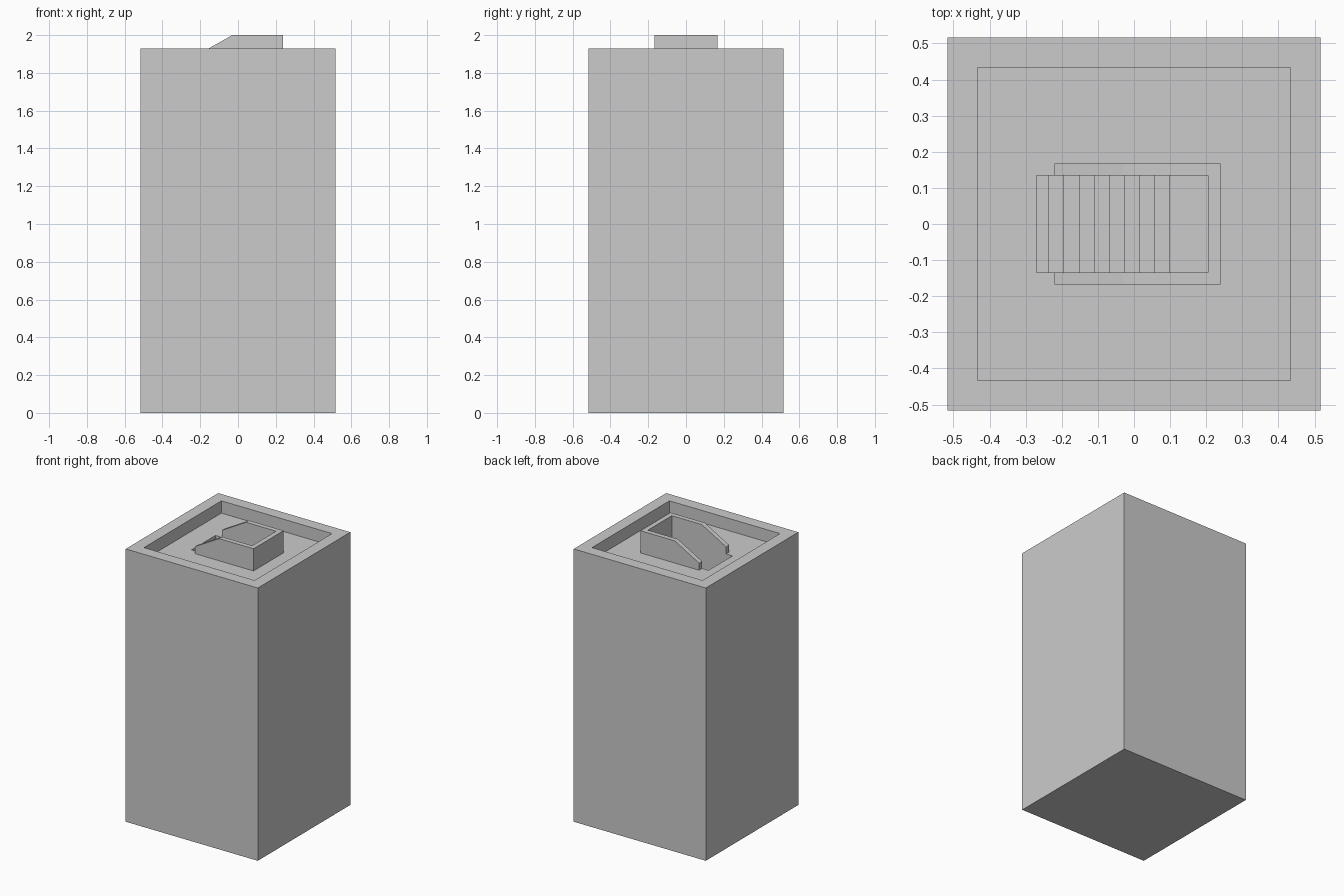
import bpy, bmesh

if "Cube" in bpy.data.objects:
    bpy.data.objects.remove(bpy.data.objects["Cube"])

HALF, TOP, FLOOR = 0.517, 1.93, 1.843      # tower half width, parapet top, roof deck
INNER, WELL = 0.433, 0.134                 # parapet inner half width, stairwell half width


def prism(name, profile, y0, y1):
    """Extrude an x-z profile along y."""
    bm = bmesh.new()
    face = bm.faces.new([bm.verts.new((x, y0, z)) for x, z in profile])
    ext = bmesh.ops.extrude_face_region(bm, geom=[face])
    verts = [g for g in ext["geom"] if isinstance(g, bmesh.types.BMVert)]
    bmesh.ops.translate(bm, verts=verts, vec=(0, y1 - y0, 0))
    bmesh.ops.recalc_face_normals(bm, faces=bm.faces)
    mesh = bpy.data.meshes.new(name)
    bm.to_mesh(mesh)
    bm.free()
    obj = bpy.data.objects.new(name, mesh)
    bpy.context.collection.objects.link(obj)
    return obj


def rect(x0, x1, z0, z1):
    return [(x0, z0), (x1, z0), (x1, z1), (x0, z1)]


def cut(target, cutter):
    """Subtract the cutter, apply and discard it."""
    mod = target.modifiers.new("cut", 'BOOLEAN')
    mod.operation, mod.solver, mod.object = 'DIFFERENCE', 'EXACT', cutter
    bpy.context.view_layer.objects.active = target
    bpy.ops.object.modifier_apply(modifier=mod.name)
    bpy.data.objects.remove(cutter)


# Tower block with a sunken roof deck
tower = prism("tower_block", rect(-HALF, HALF, 0, TOP), -HALF, HALF)
cut(tower, prism("deck_cutter", rect(-INNER, INNER, FLOOR, TOP + 0.1), -INNER, INNER))

# Stairwell: steps descend towards +x to a small landing
rise, run = 0.042, 0.0417
z = FLOOR - rise
edges = [-0.235 + run * i for i in range(9)]
steps = [(-0.27, FLOOR + 0.05), (-0.27, z)]
for x in edges:
    steps += [(x, z), (x, z - rise)]
    z -= rise
steps += [(0.205, z), (0.205, FLOOR + 0.05)]
cut(tower, prism("stair_cutter", steps, -WELL, WELL))

# Open-topped stair enclosure with sloping side walls
hut = prism("stair_enclosure",
            [(-0.22, FLOOR), (0.239, FLOOR), (0.239, 2.0), (-0.03, 2.0), (-0.22, 1.893)],
            -0.168, 0.168)
cut(hut, prism("enclosure_cutter", rect(-0.4, 0.205, FLOOR - 0.1, 2.1), -WELL, WELL))
